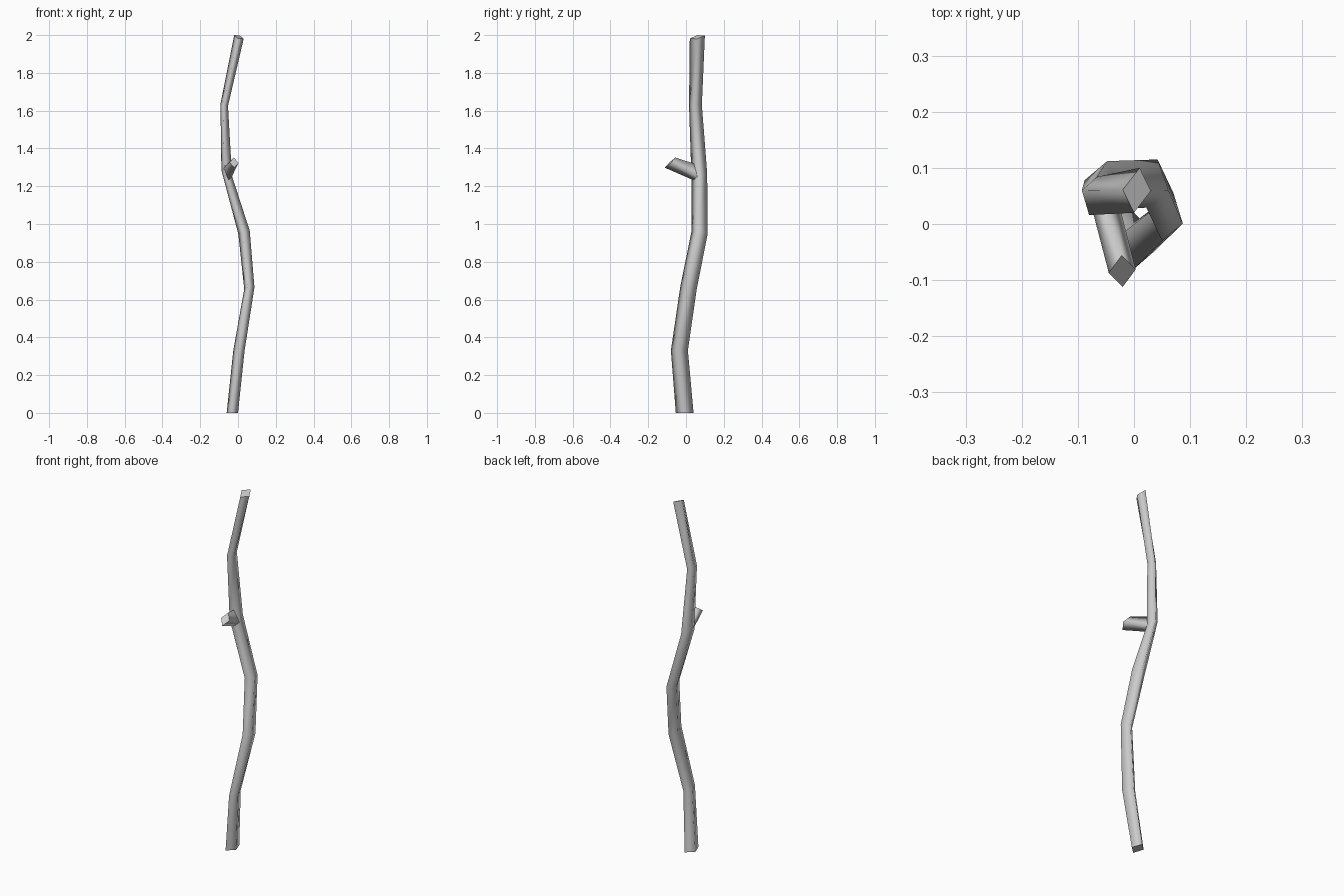
import bpy
import bmesh
from mathutils import Vector

if "Cube" in bpy.data.objects:
    bpy.data.objects.remove(bpy.data.objects["Cube"])


def diamond_tube(name, rings):
    """Loft four-sided rings given as (centre, half-axis to right, half-axis to back)."""
    bm = bmesh.new()
    loops = []
    for centre, right, back in rings:
        c, a, b = Vector(centre), Vector(right), Vector(back)
        loops.append([bm.verts.new(p) for p in (c + a, c + b, c - a, c - b)])
    for low, high in zip(loops, loops[1:]):
        for i in range(4):
            j = (i + 1) % 4
            bm.faces.new((low[i], low[j], high[j], high[i])).smooth = True
    # flat end caps with crisp rims
    for loop in (loops[0][::-1], loops[-1]):
        for e in bm.faces.new(loop).edges:
            e.smooth = False
    bmesh.ops.recalc_face_normals(bm, faces=bm.faces)
    mesh = bpy.data.meshes.new(name)
    bm.to_mesh(mesh)
    bm.free()
    obj = bpy.data.objects.new(name, mesh)
    bpy.context.collection.objects.link(obj)
    return obj


# Crooked main stick, bottom to top
diamond_tube("main_stick", [
    ((-0.03, -0.007, 0.0), (0.03, -0.01, 0), (0.01, 0.047, 0)),
    ((0.005, -0.035, 0.33), (0.03, -0.015, 0), (0.005, 0.045, 0)),
    ((0.06, 0.013, 0.66), (0.027, -0.012, 0.005), (0.01, 0.043, -0.01)),
    ((0.032, 0.072, 0.955), (0.03, -0.013, 0.01), (0.01, 0.043, -0.005)),
    ((-0.06, 0.07, 1.27), (0.028, -0.008, -0.015), (0.012, 0.042, 0)),
    ((-0.073, 0.05, 1.63), (0.02, -0.01, -0.005), (0.007, 0.034, 0)),
    ((0.005, 0.06, 1.99), (0.025, -0.001, -0.01), (0.005, 0.04, 0.008)),
])

# Short broken side branch, root to tip
diamond_tube("side_branch", [
    ((-0.057, 0.056, 1.27), (0.024, 0.005, -0.02), (-0.004, 0, 0.045)),
    ((-0.021, -0.084, 1.325), (0.024, 0.003, -0.002), (-0.001, 0.028, 0.027)),
])
